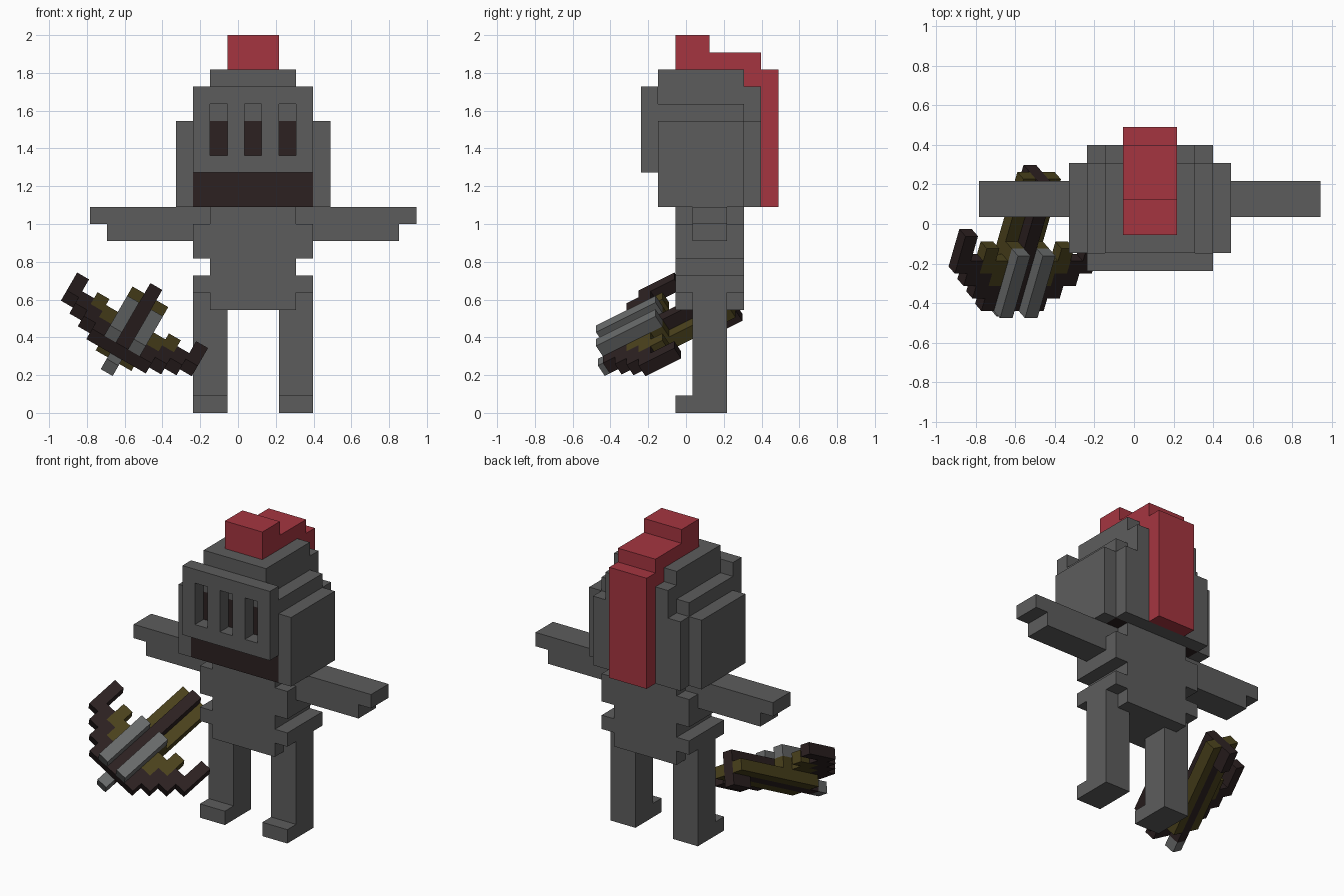
import bpy, bmesh, math
from mathutils import Matrix, Vector

cube = bpy.data.objects.get("Cube")
if cube:
    bpy.data.objects.remove(cube)

U = 1 / 11          # body block size
V = 0.8 * U         # crossbow block size


def material(name, rgb):
    m = bpy.data.materials.new(name)
    m.use_nodes = True
    color = (*rgb, 1)
    m.diffuse_color = color
    m.node_tree.nodes["Principled BSDF"].inputs["Base Color"].default_value = color
    return m


steel = material("steel grey", (0.108, 0.108, 0.108))
plume_red = material("plume red", (0.376, 0.036, 0.051))
shadow = material("dark brown", (0.025, 0.015, 0.015))
wood = material("olive wood", (0.07, 0.054, 0.012))
metal = material("light metal", (0.14, 0.145, 0.145))

BODY = Matrix.Translation((-0.238, -0.238, 0)) @ Matrix.Scale(U, 4)
TILT = Matrix.Rotation(math.radians(30), 4, 'Y') @ Matrix.Rotation(math.radians(30), 4, 'X')
BOW = TILT @ Matrix.Translation((-0.709, -0.163, 0.147)) @ Matrix.Scale(V, 4)


def blocks(name, mat, boxes, frame=BODY):
    """One object from boxes given as x0, x1, y0, y1, z0, z1 in block units."""
    bm = bmesh.new()
    for x0, x1, y0, y1, z0, z1 in boxes:
        lo, hi = Vector((x0, y0, z0)), Vector((x1, y1, z1))
        place = frame @ Matrix.Translation((lo + hi) / 2) @ Matrix.Diagonal((*(hi - lo), 1))
        bmesh.ops.create_cube(bm, size=1, matrix=place)
    mesh = bpy.data.meshes.new(name)
    bm.to_mesh(mesh)
    bm.free()
    mesh.materials.append(mat)
    ob = bpy.data.objects.new(name, mesh)
    bpy.context.collection.objects.link(ob)
    return ob


def flip(box, width):
    """Mirror a box across the middle of a given width."""
    x0, x1, *rest = box
    return (width - x1, width - x0, *rest)


# Legs, arms and helmet cheeks, one per side
limbs = {
    "leg": [(0, 2, 3, 5, 0, 7), (0, 2, 2, 3, 0, 1)],
    "arm": [(-6, 1, 3, 5, 11, 12), (-5, 0, 3, 5, 10, 11)],
    "helmet_cheek": [(-1, 0, 1, 6, 12, 17)],
}
for part, boxes in limbs.items():
    blocks("right_" + part, steel, boxes)
    blocks("left_" + part, steel, [flip(b, 7) for b in boxes])

# Body
blocks("torso", steel, [(1, 6, 2, 6, 6, 12)])
blocks("hip_guard", steel, [(0, 7, 2, 6, 7, 8)])
blocks("chest_plate", steel, [(0, 7, 2, 6, 9, 11)])

# Head and stepped helmet
blocks("head", shadow, [(0, 7, 1, 6, 12, 17)])
blocks("helmet_back", steel, [(0, 7, 6, 7, 12, 17), (1, 6, 6, 7, 17, 19)])
blocks("helmet_dome", steel, [(0, 7, 1, 6, 17, 18), (1, 6, 1, 6, 18, 20)])
blocks("visor", steel, [(0, 7, 0, 1, 14, 15), (0, 7, 0, 1, 18, 19)]
       + [(i, i + 1, 0, 1, 15, 18) for i in (0, 2, 4, 6)])

# Plume
blocks("plume", plume_red, [
    (2, 5, 2, 4, 20, 22), (2, 5, 4, 7, 20, 21),
    (2, 5, 6, 7, 19, 20), (2, 5, 7, 8, 12, 20)])


# Crossbow
def column(i, y0, y1, z0, z1):
    """A one-block-wide bar on both sides of the crossbow's middle."""
    box = (i - 0.5, i + 0.5, y0, y1, z0, z1)
    return [box, flip(box, 0)]


dark_spans = {5: (0, 3), 4: (-1, 1), 3: (-2, 0), 2: (-3, -1), 1: (-3, -2)}
wood_spans = {3: (0, 2), 2: (-1, 1), 1: (-2, 2)}
blocks("bow_limbs", shadow,
       [b for i, s in dark_spans.items() for b in column(i, *s, 0, 1)], BOW)
blocks("bow_inlay", wood,
       [b for i, s in wood_spans.items() for b in column(i, *s, 0, 1)], BOW)
blocks("stock_sides", wood, column(1, -2, 7, -1, 0), BOW)
blocks("stock_core", shadow, [
    (-.5, .5, -3, 7, -1, 1), (-.5, .5, 5, 7, -2, -1)], BOW)
blocks("bolt_rails", metal, column(1, -3, 2, 1, 2), BOW)
blocks("front_stirrup", metal, [(-.5, .5, -4, -3, -1, 0)], BOW)
